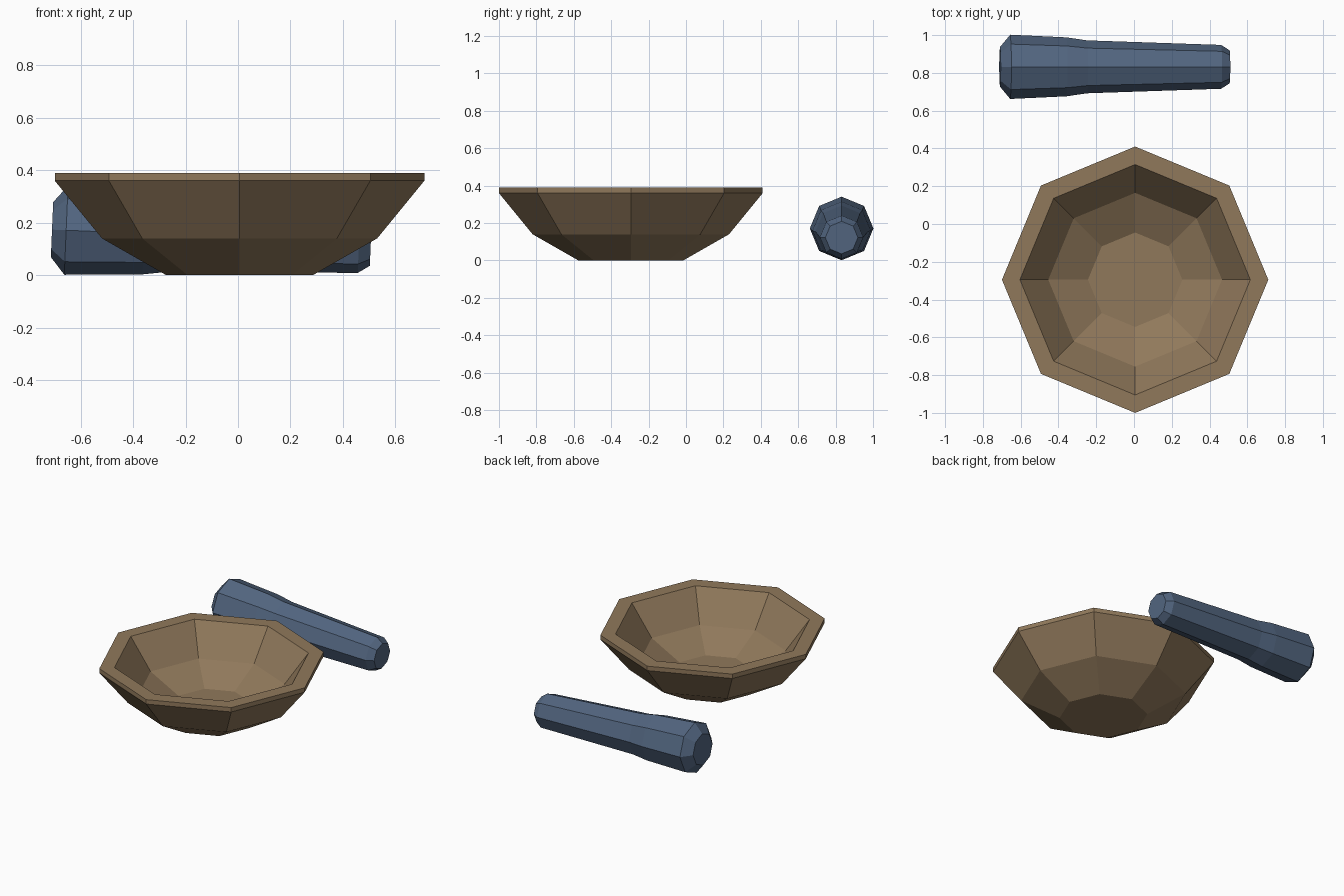
import bpy, bmesh, math
from mathutils import Matrix

if "Cube" in bpy.data.objects:
    bpy.data.objects.remove(bpy.data.objects["Cube"])

SIDES = 8


def material(name, color):
    m = bpy.data.materials.new(name)
    m.diffuse_color = (*color, 1)
    m.use_nodes = True
    m.node_tree.nodes["Principled BSDF"].inputs["Base Color"].default_value = m.diffuse_color
    return m


def lathe(name, profile, matrix, mat):
    """Revolve (radius, height) points into a flat-faced closed solid."""
    bm = bmesh.new()
    rings = [[bm.verts.new((r * math.cos(i * math.tau / SIDES),
                            r * math.sin(i * math.tau / SIDES), h))
              for i in range(SIDES)] for r, h in profile]
    for a, b in zip(rings, rings[1:]):
        for i in range(SIDES):
            j = (i + 1) % SIDES
            bm.faces.new((a[i], a[j], b[j], b[i]))
    bm.faces.new(rings[0][::-1])
    bm.faces.new(rings[-1])
    bmesh.ops.recalc_face_normals(bm, faces=bm.faces)
    me = bpy.data.meshes.new(name)
    bm.to_mesh(me)
    bm.free()
    ob = bpy.data.objects.new(name, me)
    ob.matrix_world = matrix
    me.materials.append(mat)
    bpy.context.collection.objects.link(ob)
    return ob


# Mortar bowl: outer wall, flat rim, then the hollow inside
lathe("mortar_bowl",
      [(0.28, 0), (0.525, 0.14), (0.705, 0.36), (0.705, 0.39),
       (0.61, 0.39), (0.46, 0.19), (0.25, 0.08)],
      Matrix.Translation((0.006, -0.295, 0)),
      material("brown_wood", (0.28, 0.19, 0.105)))

# Pestle: lies behind the bowl along x, thick end to the left, tipped onto the ground
lathe("pestle",
      [(0.105, -0.607), (0.17, -0.553), (0.156, -0.255), (0.14, -0.145),
       (0.116, 0.565), (0.087, 0.61)],
      Matrix.Translation((-0.103, 0.832, 0.148))
      @ Matrix.Rotation(math.pi / 2 + 0.042, 4, 'Y'),
      material("blue_stone", (0.085, 0.132, 0.216)))
